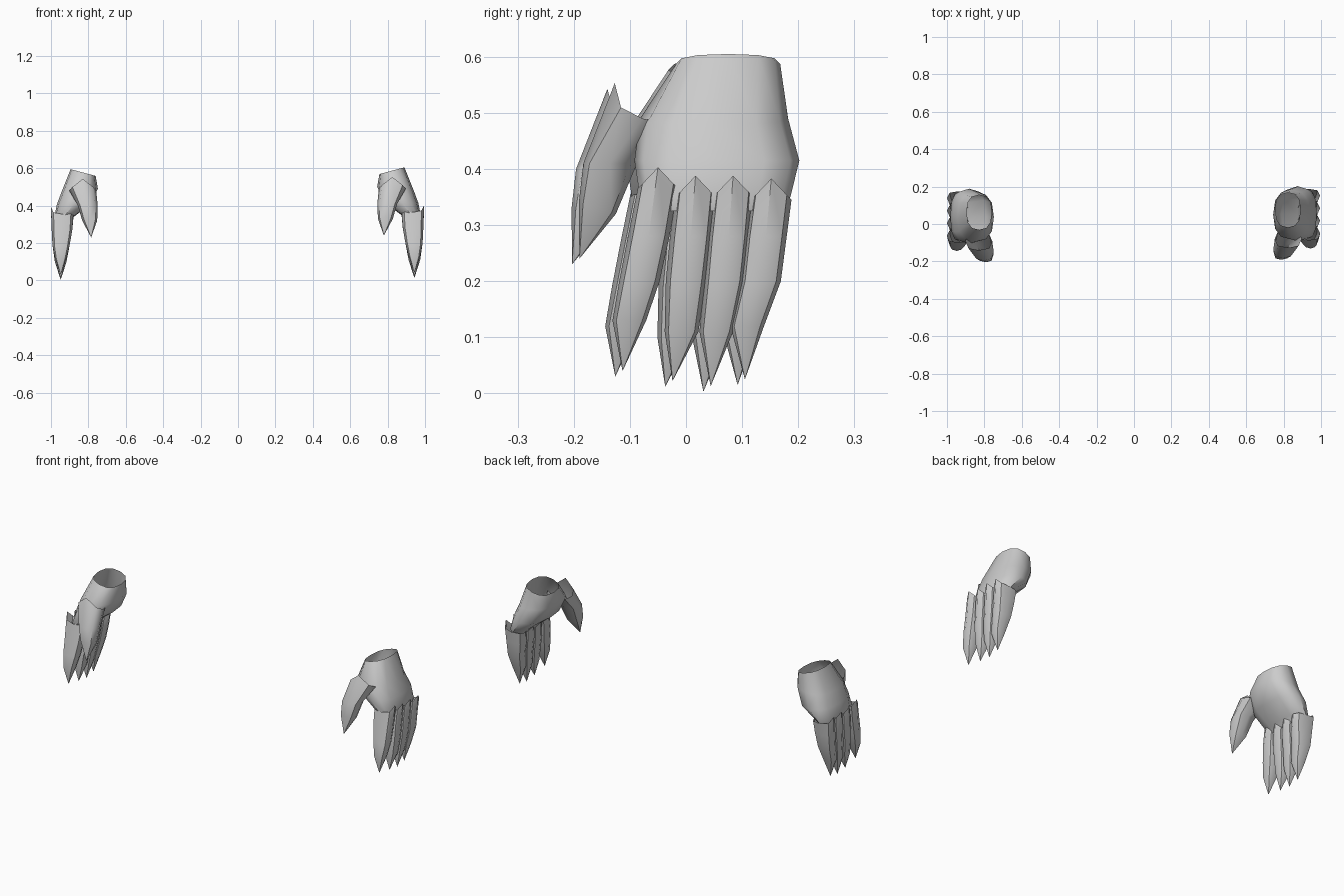
import bpy, bmesh
from math import cos, sin, pi
from mathutils import Vector

if "Cube" in bpy.data.objects:
    bpy.data.objects.remove(bpy.data.objects["Cube"])


def power(v, e):
    return (1 if v >= 0 else -1) * abs(v) ** e


def loft(name, side, rings, u, v, n=8, sq=0.75, peak=0.0, tip=None, cap=False):
    """Skin rings of (centre, radius along u, radius along v, rise along u)."""
    # the left hand sits very slightly lower and further forward
    shift = Vector((0, 0, 0)) if side > 0 else Vector((-0.005, -0.013, -0.01))
    bm = bmesh.new()

    def vert(p):
        return bm.verts.new(Vector((p.x * side, p.y, p.z)) + shift)

    loops = []
    for i, (c, ru, rv, rise) in enumerate(rings):
        loop = []
        for k in range(n):
            a = 2 * pi * k / n
            cu, sv = power(cos(a), sq), power(sin(a), sq)
            p = Vector(c) + u * ru * cu + v * rv * sv
            p.z += rise * cu
            if i == 0 and cos(a) > 0.01:
                p.z += peak * (1 - abs(sv))
            loop.append(vert(p))
        loops.append(loop)
    for a, b in zip(loops, loops[1:]):
        for k in range(n):
            bm.faces.new((a[k], a[(k + 1) % n], b[(k + 1) % n], b[k]))
    if tip:
        t = vert(Vector(tip))
        for k in range(n):
            bm.faces.new((loops[-1][k], loops[-1][(k + 1) % n], t))
    elif cap:
        bm.faces.new(loops[-1])
    bmesh.ops.recalc_face_normals(bm, faces=bm.faces)
    me = bpy.data.meshes.new(name)
    bm.to_mesh(me)
    bm.free()
    ob = bpy.data.objects.new(name, me)
    bpy.context.collection.objects.link(ob)
    bpy.ops.object.select_all(action='DESELECT')
    ob.select_set(True)
    bpy.context.view_layer.objects.active = ob
    bpy.ops.object.shade_smooth_by_angle(angle=0.8)


X, Y = Vector((1, 0, 0)), Vector((0, 1, 0))

# finger: (name, root y, root z, middle y, low y, low z, tip y, tip z)
fingers = [
    ("index_finger", -0.050, 0.365, -0.083, -0.101, 0.130, -0.113, 0.040),
    ("middle_finger", 0.017, 0.350, 0.000, -0.008, 0.110, -0.024, 0.022),
    ("ring_finger", 0.084, 0.350, 0.068, 0.054, 0.110, 0.044, 0.013),
    ("little_finger", 0.152, 0.345, 0.133, 0.109, 0.120, 0.105, 0.025),
]

for side, label in ((1, "right"), (-1, "left")):
    # palm, open at the wrist
    loft(label + "_palm", side, [
        ((0.823, 0.075, 0.587), 0.067, 0.093, 0.018),
        ((0.842, 0.050, 0.490), 0.098, 0.132, -0.010),
        ((0.876, 0.055, 0.415), 0.088, 0.147, 0.000),
        ((0.925, 0.052, 0.350), 0.052, 0.134, 0.000),
        ((0.932, 0.050, 0.325), 0.040, 0.120, 0.000),
    ], X, Y, n=12, sq=0.8, cap=True)

    # fingers with a peaked plate edge over the knuckle
    for name, y0, z0, y1, y2, z2, yt, zt in fingers:
        loft(f"{label}_{name}", side, [
            ((0.935, y0, z0), 0.060, 0.036, 0.0),
            ((0.936, (y0 + y1) / 2, 0.280), 0.055, 0.037, 0.0),
            ((0.941, y1, 0.200), 0.046, 0.036, 0.0),
            ((0.943, y2, z2), 0.031, 0.030, 0.0),
        ], X, Y, peak=0.038, tip=(0.943, yt, zt))

    # thumb, its peaked plate edge facing forward
    loft(label + "_thumb", side, [
        ((0.825, -0.078, 0.490), 0.049, 0.072, 0.010),
        ((0.798, -0.135, 0.410), 0.048, 0.053, 0.000),
        ((0.788, -0.158, 0.330), 0.033, 0.040, 0.010),
    ], -Y, X, peak=0.053, tip=(0.780, -0.190, 0.240))
